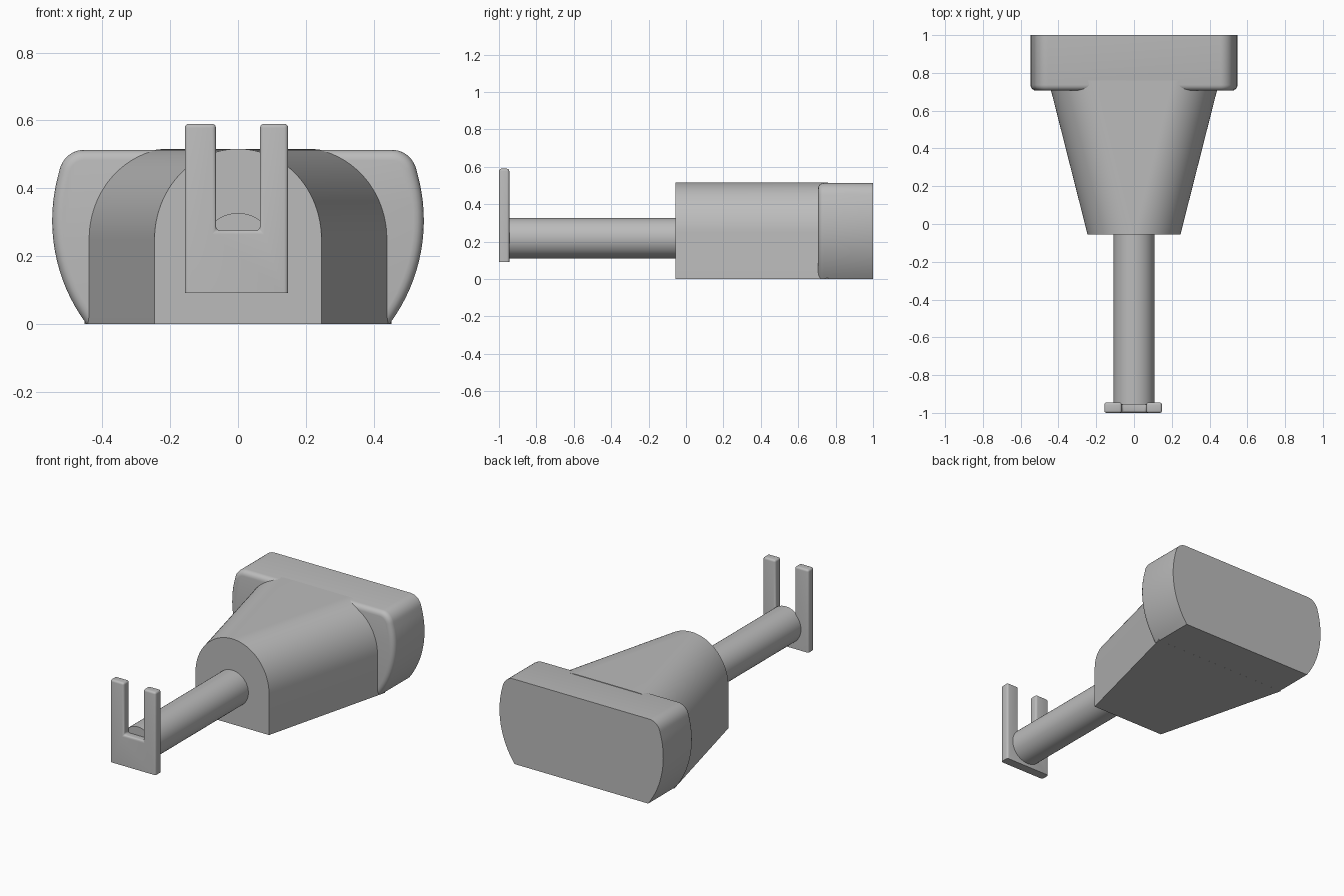
import bpy, bmesh
from math import cos, sin, pi, radians

cube = bpy.data.objects.get("Cube")
if cube:
    bpy.data.objects.remove(cube, do_unlink=True)

gray = bpy.data.materials.new("plain gray")
gray.use_nodes = True
gray.diffuse_color = (0.5, 0.5, 0.5, 1)
gray.node_tree.nodes["Principled BSDF"].inputs["Base Color"].default_value = (0.5, 0.5, 0.5, 1)


def arc(cx, cz, rx, rz, start, end, steps):
    """Elliptical arc as x, z points, angles in degrees."""
    angles = [radians(start + (end - start) * i / steps) for i in range(steps + 1)]
    return [(cx + rx * cos(a), cz + rz * sin(a)) for a in angles]


def mirrored(half):
    """Close a right-hand outline with its mirror image."""
    return half + [(-x, z) for x, z in reversed(half) if x > 1e-5]


def loft(name, front, back, y0, y1, bevel=0, rule=None):
    """Join two matching outlines; bevel the edges picked by the rule."""
    bm = bmesh.new()
    a = [bm.verts.new((x, y0, z)) for x, z in front]
    b = [bm.verts.new((x, y1, z)) for x, z in back]
    n = len(a)
    bm.faces.new(a)
    bm.faces.new(b[::-1])
    for i in range(n):
        j = (i + 1) % n
        bm.faces.new((a[i], b[i], b[j], a[j]))
    bmesh.ops.recalc_face_normals(bm, faces=bm.faces)
    if bevel:
        picked = [e for e in bm.edges if rule(e)]
        bmesh.ops.bevel(bm, geom=picked, offset=bevel, segments=4, profile=0.5,
                        affect='EDGES', clamp_overlap=True)
    mesh = bpy.data.meshes.new(name)
    bm.to_mesh(mesh)
    bm.free()
    mesh.materials.append(gray)
    obj = bpy.data.objects.new(name, mesh)
    bpy.context.collection.objects.link(obj)
    bpy.ops.object.select_all(action='DESELECT')
    obj.select_set(True)
    bpy.context.view_layer.objects.active = obj
    bpy.ops.object.shade_smooth_by_angle(angle=radians(35))
    return obj


# Tapered arched body, running a little way into the head
def arch(half_width):
    r = 0.245
    return mirrored([(half_width, 0)] + arc(half_width - r, 0.25, r, 0.266, 0, 90, 24))


FRONT, MEET, END = -0.055, 0.71, 0.76
slope = (0.44 - 0.246) / (MEET - FRONT)
loft("tapered_body", arch(0.246), arch(0.246 + slope * (END - FRONT)), FRONT, END)

# Wide head with bulging sides and rounded top corners
side = arc(0.038, 0.305, 0.51, 0.51, -36.7, 16, 16)
x, z = side[-1]
corner = arc(0.455, z - 0.01, x - 0.455, 0.513 - z + 0.01, 15, 90, 10)
head = mirrored(side + corner)
loft("wide_head", head, head, 0.706, 1.0, 0.03,
     lambda e: all(v.co.y < 0.8 for v in e.verts) and max(v.co.z for v in e.verts) > 0.001)

# Round shaft
ring = arc(0, 0.219, 0.108, 0.108, 0, 352.5, 47)
loft("shaft", ring, ring, -0.955, -0.04)

# Forked end plate
L, R, S, TOP, BASE, NOTCH = -0.157, 0.148, 0.065, 0.59, 0.091, 0.276
fork = [(L, BASE), (R, BASE), (R, TOP), (S, TOP), (S, NOTCH),
        (-S, NOTCH), (-S, TOP), (L, TOP)]
loft("fork_plate", fork, fork, -1.0, -0.945, 0.012,
     lambda e: max(v.co.z for v in e.verts) > BASE + 0.01)
